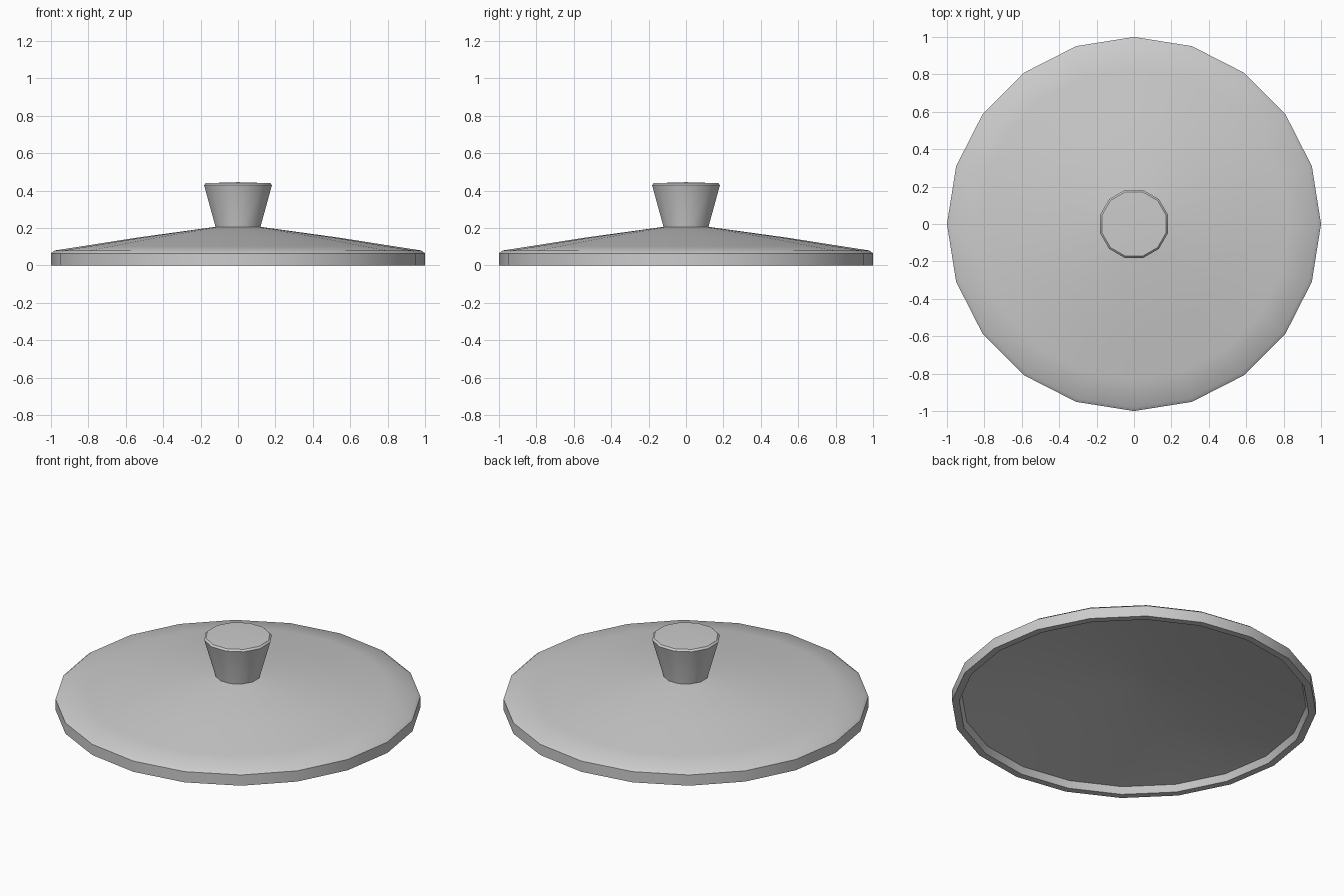
import bpy, bmesh
from math import sin, cos, pi, radians

if "Cube" in bpy.data.objects:
    bpy.data.objects.remove(bpy.data.objects["Cube"])


def lathe(name, profile, sides, offset=0.0, smooth=50):
    """Spin an (r, z) profile around z; points with r = 0 become poles."""
    bm = bmesh.new()
    rings = []
    for r, z in profile:
        n = sides if r > 0 else 1
        rings.append([bm.verts.new((r * cos(offset + 2 * pi * i / sides),
                                    r * sin(offset + 2 * pi * i / sides), z))
                      for i in range(n)])
    for a, b in zip(rings, rings[1:]):
        for i in range(sides):
            j = (i + 1) % sides
            corners = [a[i % len(a)], a[j % len(a)], b[j % len(b)], b[i % len(b)]]
            bm.faces.new(list(dict.fromkeys(corners)))
    bmesh.ops.recalc_face_normals(bm, faces=bm.faces)
    mesh = bpy.data.meshes.new(name)
    bm.to_mesh(mesh)
    bm.free()
    obj = bpy.data.objects.new(name, mesh)
    bpy.context.collection.objects.link(obj)
    bpy.ops.object.select_all(action='DESELECT')
    obj.select_set(True)
    bpy.context.view_layer.objects.active = obj
    bpy.ops.object.shade_smooth_by_angle(angle=radians(smooth))
    return obj


# Lid plate: hollow shallow cone with a softened rim, 20 sides
lathe("lid_plate", [
    (0, 0.165), (0.12, 0.16), (0.55, 0.11), (0.945, 0.04), (0.96, 0),
    (1.0, 0), (1.0, 0.065), (0.98, 0.08), (0.83, 0.103), (0.55, 0.147),
    (0.13, 0.205), (0, 0.21)], 20)

# Knob: flared grip with a nearly flat top, 12 sides
lathe("knob", [
    (0, 0.18), (0.122, 0.18), (0.124, 0.205), (0.188, 0.43),
    (0.178, 0.44), (0, 0.445)], 12, offset=pi / 12, smooth=40)
